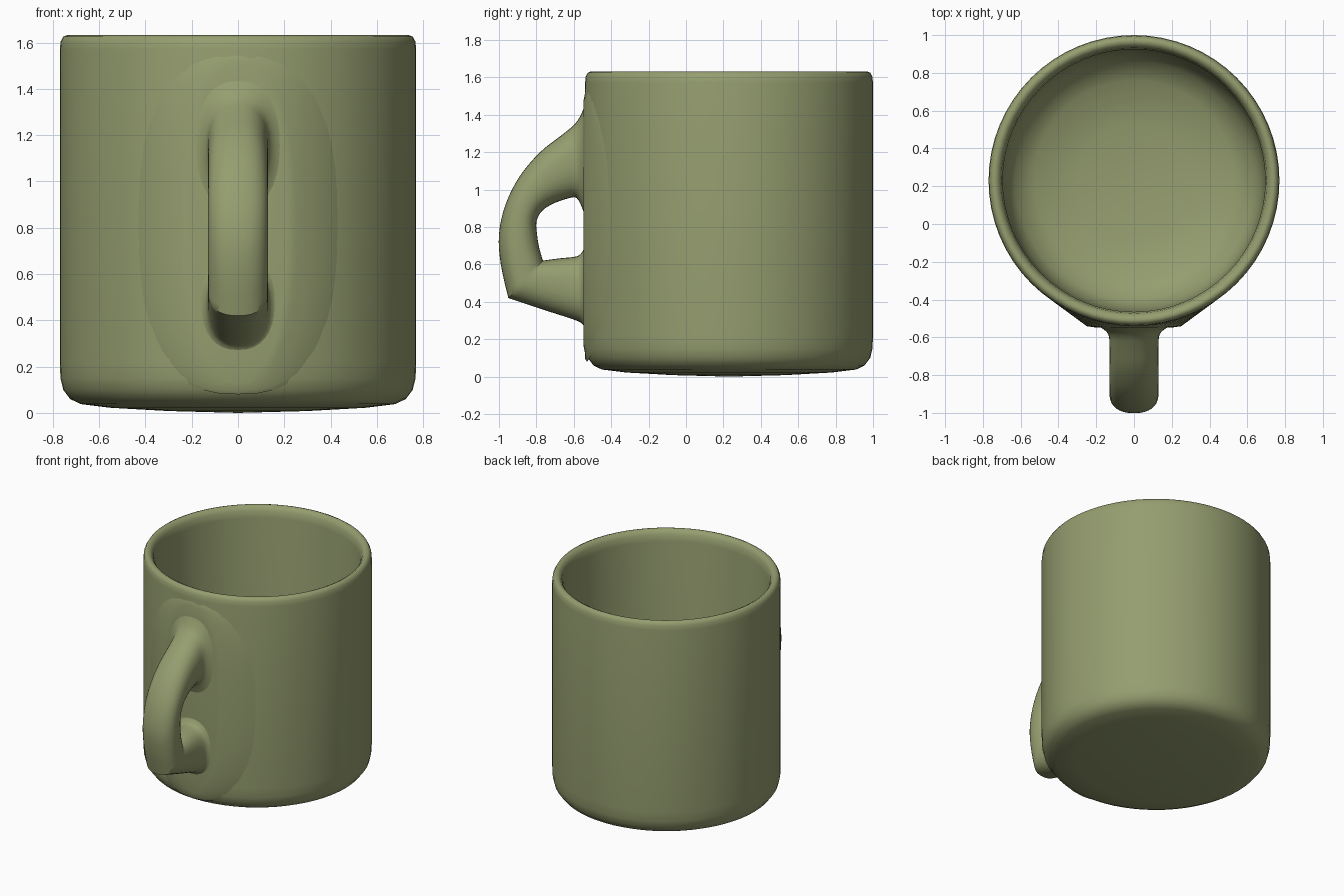
import bpy, bmesh, math
from mathutils import Vector

if "Cube" in bpy.data.objects:
    bpy.data.objects.remove(bpy.data.objects["Cube"])

CY, R = 0.23, 0.77          # cup axis and outer radius
olive = bpy.data.materials.new("olive_glaze")
olive.diffuse_color = (0.30, 0.34, 0.16, 1)
olive.use_nodes = True
olive.node_tree.nodes["Principled BSDF"].inputs["Base Color"].default_value = olive.diffuse_color


def loft(name, rings, angle, cap_end=False):
    """Skin a list of equal-length closed rings."""
    bm = bmesh.new()
    vr = [[bm.verts.new(p) for p in r] for r in rings]
    n = len(rings[0])
    for a, b in zip(vr, vr[1:]):
        for i in range(n):
            j = (i + 1) % n
            bm.faces.new((a[i], a[j], b[j], b[i]))
    if cap_end:
        bm.faces.new(vr[-1])
    bmesh.ops.remove_doubles(bm, verts=bm.verts[:], dist=1e-5)
    bmesh.ops.recalc_face_normals(bm, faces=bm.faces[:])
    me = bpy.data.meshes.new(name)
    bm.to_mesh(me)
    bm.free()
    ob = bpy.data.objects.new(name, me)
    bpy.context.collection.objects.link(ob)
    me.materials.append(olive)
    bpy.ops.object.select_all(action='DESELECT')
    ob.select_set(True)
    bpy.context.view_layer.objects.active = ob
    bpy.ops.object.shade_smooth_by_angle(angle=math.radians(angle))
    return ob


def circle(n):
    return [2 * math.pi * i / n for i in range(n)]


def spow(v, p):
    return math.copysign(abs(v) ** p, v)


# Cup: outside, rounded lip, inside wall and bowl-shaped floor
profile = [(0, 0), (0.3, 0.008), (0.55, 0.022), (0.68, 0.038), (0.725, 0.06),
           (0.755, 0.10), (0.767, 0.15), (R, 0.22), (R, 1.57), (0.766, 1.605),
           (0.755, 1.625), (0.738, 1.632), (0.718, 1.622), (0.703, 1.60),
           (0.695, 1.55), (0.69, 0.42), (0.675, 0.30), (0.63, 0.21),
           (0.53, 0.145), (0.3, 0.10), (0, 0.09)]
loft("cup", [[(r * math.cos(t), CY + r * math.sin(t), z) for t in circle(64)]
             for r, z in profile], 60)

# Flattened pad where the handle meets the cup
def pad_ring(w, h, y=None, sink=0.0):
    ring = []
    for t in circle(48):
        x, z = w * spow(math.cos(t), 0.8), 0.82 + h * spow(math.sin(t), 0.8)
        ring.append((x, CY - math.sqrt(R * R - x * x) + sink if y is None else y, z))
    return ring

loft("handle_pad", [pad_ring(0.46, 0.74, sink=0.01), pad_ring(0.43, 0.725),
                    pad_ring(0.25, 0.69, -0.541), pad_ring(0.21, 0.66, -0.547)], 50, True)

# Handle: (outer y, outer z, inner y, inner z, half width) stations
upper = [(-0.535, 1.47, -0.535, 0.84, 0.22), (-0.553, 1.42, -0.551, 0.89, 0.17),
         (-0.59, 1.355, -0.585, 0.955, 0.135), (-0.66, 1.295, -0.64, 0.95, 0.13),
         (-0.78, 1.20, -0.72, 0.92, 0.13), (-0.89, 1.07, -0.775, 0.88, 0.13),
         (-0.965, 0.92, -0.80, 0.825, 0.13), (-1.0, 0.76, -0.795, 0.75, 0.13),
         (-0.99, 0.60, -0.785, 0.69, 0.13), (-0.95, 0.42, -0.765, 0.62, 0.13)]
lower = [upper[-1], (-0.77, 0.36, -0.68, 0.632, 0.13), (-0.60, 0.305, -0.585, 0.643, 0.132),
         (-0.553, 0.28, -0.553, 0.67, 0.15), (-0.535, 0.24, -0.535, 0.71, 0.19)]


def smooth(st, k=4):
    """Catmull-Rom through the stations."""
    out, s = [], [st[0]] + st + [st[-1]]
    for a, b, c, d in zip(s, s[1:], s[2:], s[3:]):
        for i in range(k):
            t = i / k
            out.append([0.5 * (2 * q + (r - p) * t + (2 * p - 5 * q + 4 * r - u) * t * t
                               + (3 * q - p - 3 * r + u) * t ** 3)
                        for p, q, r, u in zip(a, b, c, d)])
    return out + [list(st[-1])]


def section(oy, oz, iy, iz, w):
    mid = Vector((0, (oy + iy) / 2, (oz + iz) / 2))
    half = Vector((0, (oy - iy) / 2, (oz - iz) / 2))
    return [mid + half * spow(math.sin(t), 0.85) + Vector((w * spow(math.cos(t), 0.85), 0, 0))
            for t in circle(32)]


stations = smooth(upper) + smooth(lower)[1:]
loft("handle", [section(*s) for s in stations], 40)
